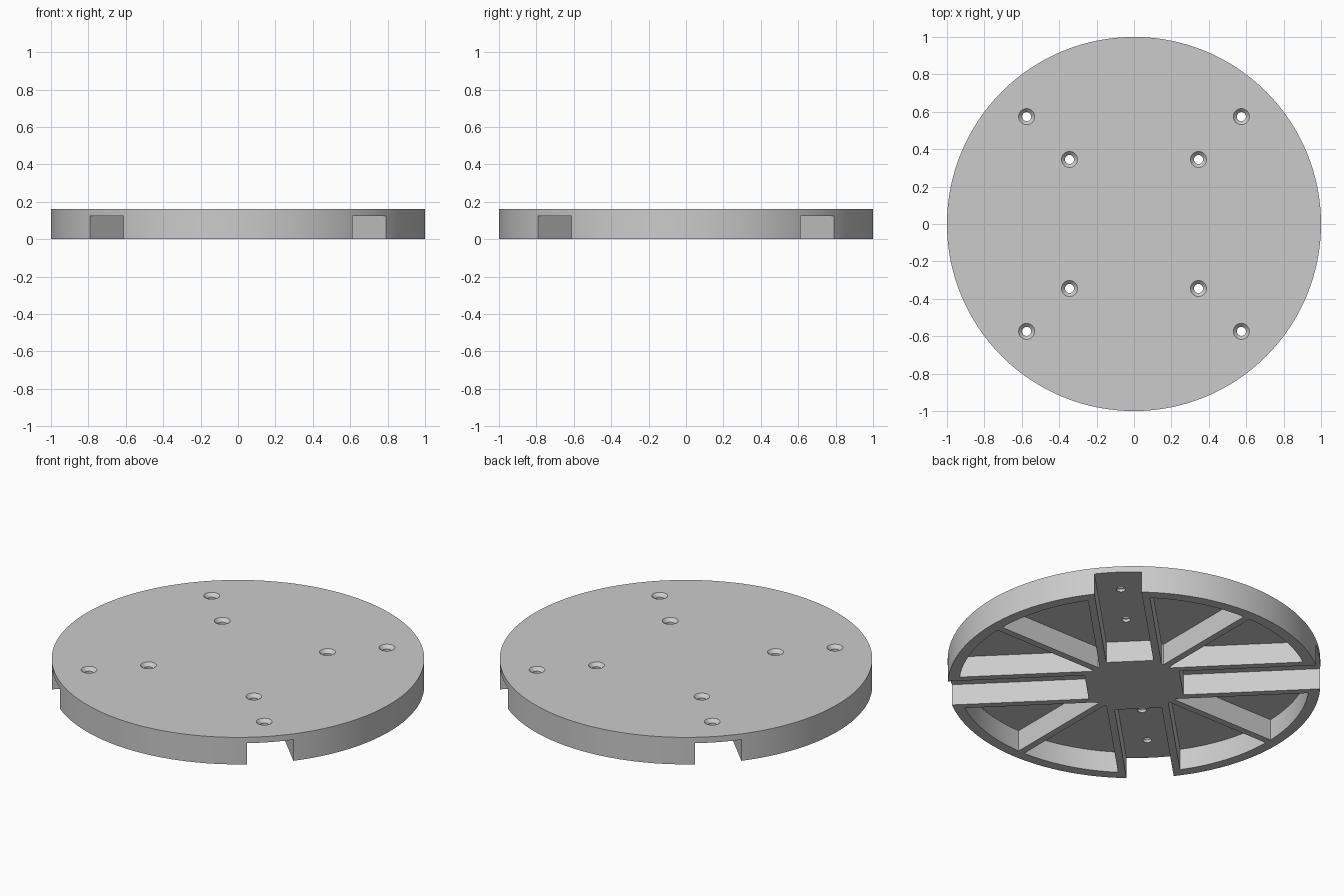
import bpy, bmesh, math
from mathutils import Matrix

HEIGHT, CEILING = 0.16, 0.125      # disc height, underside of the top skin
SLOT_HALF, SLOT_START = 0.127, 0.255
RIB_HALF, WALL = 0.02, 0.04
HUB_R, RIM_R = 0.27, 0.94

if "Cube" in bpy.data.objects:
    bpy.data.objects.remove(bpy.data.objects["Cube"], do_unlink=True)

grey = bpy.data.materials.new("plain grey")
grey.use_nodes = True
grey.diffuse_color = (0.6, 0.6, 0.6, 1)
grey.node_tree.nodes["Principled BSDF"].inputs["Base Color"].default_value = (0.6, 0.6, 0.6, 1)


def prism(bm, points, z0, z1, angle=0.0):
    """Extrude a flat outline from z0 to z1, turned about the z axis."""
    turn = Matrix.Rotation(angle, 3, "Z")
    face = bm.faces.new([bm.verts.new(turn @ Matrix.Translation((x, y, z0)).translation)
                         for x, y in points])
    top = bmesh.ops.extrude_face_region(bm, geom=[face])["geom"]
    bmesh.ops.translate(bm, vec=(0, 0, z1 - z0),
                        verts=[v for v in top if isinstance(v, bmesh.types.BMVert)])


def cone(bm, r1, r2, z0, z1, x=0, y=0, segments=32):
    bmesh.ops.create_cone(bm, cap_ends=True, segments=segments, radius1=r1, radius2=r2,
                          depth=z1 - z0, matrix=Matrix.Translation((x, y, (z0 + z1) / 2)))


def finish(bm, name):
    bmesh.ops.recalc_face_normals(bm, faces=bm.faces)
    mesh = bpy.data.meshes.new(name)
    bm.to_mesh(mesh)
    bm.free()
    mesh.materials.append(grey)
    obj = bpy.data.objects.new(name, mesh)
    bpy.context.collection.objects.link(obj)
    return obj


def arc(r, steps):
    """Points on a circle between a straight rib and a slot wall."""
    a = math.asin(RIB_HALF / r)
    b = math.pi / 4 - math.asin((SLOT_HALF + WALL) / r)
    return [(r * math.cos(a + (b - a) * i / steps), r * math.sin(a + (b - a) * i / steps))
            for i in range(steps + 1)]


# Solid disc
bm = bmesh.new()
cone(bm, 1, 1, 0, HEIGHT, segments=128)
disc = finish(bm, "round_base_plate")

# Diagonal slots and the pockets between the ribs
bm = bmesh.new()
slot = [(SLOT_START, -SLOT_HALF), (1.2, -SLOT_HALF), (1.2, SLOT_HALF), (SLOT_START, SLOT_HALF)]
pocket = arc(RIM_R, 12) + arc(HUB_R, 1)[::-1]
for k in range(4):
    quarter = k * math.pi / 2
    prism(bm, slot, -0.1, CEILING, quarter + math.pi / 4)
    for side in (1, -1):
        prism(bm, [(x, side * y) for x, y in pocket], -0.1, CEILING, quarter)
underside = finish(bm, "underside_cutter")

# Countersunk screw holes, two above each slot
shafts, sinks = bmesh.new(), bmesh.new()
for d in (0.345, 0.574):
    for sx in (1, -1):
        for sy in (1, -1):
            cone(shafts, 0.024, 0.024, 0.1, 0.2, sx * d, sy * d)
            cone(sinks, 0.023, 0.053, 0.14, 0.17, sx * d, sy * d)
cutters = [underside, finish(shafts, "hole_cutter"), finish(sinks, "countersink_cutter")]

# Cut the disc, then drop the cutters
bpy.context.view_layer.objects.active = disc
for cutter in cutters:
    cutter.hide_render = True
    mod = disc.modifiers.new(cutter.name, "BOOLEAN")
    mod.operation, mod.solver, mod.object = "DIFFERENCE", "EXACT", cutter
    bpy.ops.object.modifier_apply(modifier=mod.name)
for cutter in cutters:
    bpy.data.objects.remove(cutter, do_unlink=True)

# Smooth round walls with crisp edges
bpy.ops.object.select_all(action="DESELECT")
disc.select_set(True)
bpy.ops.object.shade_smooth_by_angle(angle=math.radians(30))
